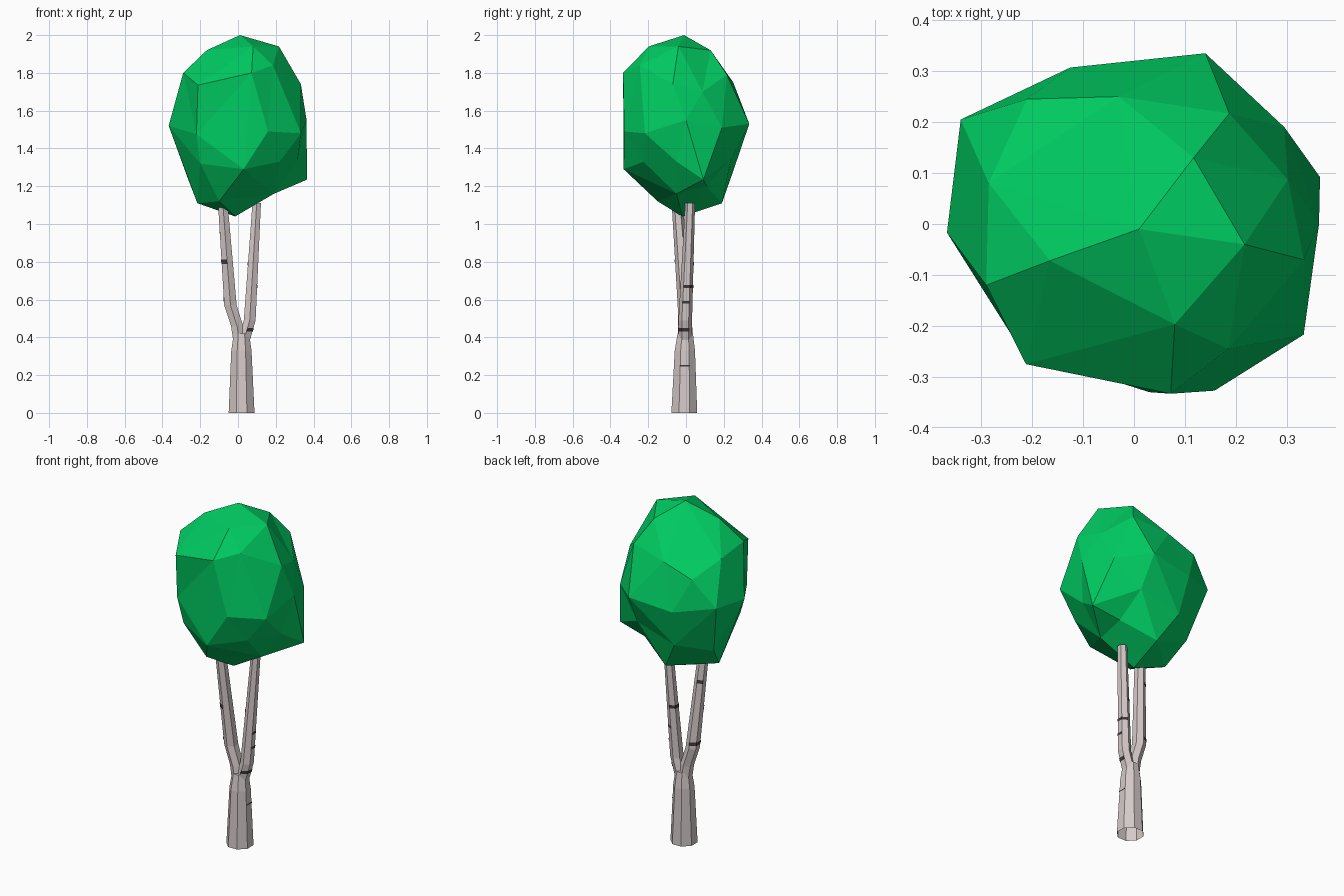
import bpy, bmesh, math
from mathutils import Vector

if "Cube" in bpy.data.objects:
    bpy.data.objects.remove(bpy.data.objects["Cube"])


def material(name, rgb):
    m = bpy.data.materials.new(name)
    m.diffuse_color = (*rgb, 1)
    m.use_nodes = True
    m.node_tree.nodes["Principled BSDF"].inputs["Base Color"].default_value = m.diffuse_color
    return m


LEAF = material("leaf green", (0.0, 0.59, 0.12))
BARK = material("pale bark", (0.66, 0.585, 0.58))
MARK = material("dark bark mark", (0.05, 0.042, 0.045))


def finish(bm, name, mat):
    mesh = bpy.data.meshes.new(name)
    bm.to_mesh(mesh)
    bm.free()
    mesh.materials.append(mat)
    ob = bpy.data.objects.new(name, mesh)
    bpy.context.collection.objects.link(ob)
    return ob


# Crown: faceted blob; corners are joined by a hull on the unit sphere,
# then moved out to their real places so shallow dents survive
corners = [
    (0.01, -0.01, 2.0), (0.117, 0.13, 1.92), (0.217, -0.04, 1.94),
    (0.08, -0.197, 1.94), (-0.165, -0.072, 1.92), (0.072, -0.333, 1.80),
    (-0.29, -0.12, 1.80), (-0.212, -0.275, 1.735), (0.185, -0.245, 1.84),
    (0.333, -0.07, 1.74), (0.302, 0.087, 1.70), (0.187, 0.217, 1.79),
    (-0.03, 0.25, 1.75), (-0.21, 0.245, 1.69), (-0.285, 0.08, 1.77),
    (-0.34, 0.205, 1.54), (-0.125, 0.307, 1.50), (0.14, 0.335, 1.53),
    (0.295, 0.19, 1.51), (0.363, 0.0, 1.55), (0.333, -0.217, 1.48),
    (0.158, -0.327, 1.49), (-0.22, -0.25, 1.475), (-0.367, -0.017, 1.52),
    (0.03, -0.33, 1.29), (-0.20, -0.22, 1.32), (0.365, 0.092, 1.235),
    (0.22, -0.225, 1.33), (0.315, -0.05, 1.33), (-0.265, 0.12, 1.24),
    (-0.10, 0.25, 1.28), (0.15, 0.24, 1.35), (0.0, 0.19, 1.11),
    (-0.10, -0.15, 1.12), (-0.215, 0.0, 1.11), (-0.015, -0.02, 1.04),
    (0.19, -0.05, 1.16), (0.19, 0.11, 1.20),
]
centre = Vector((0, 0, 1.5))
bm = bmesh.new()
target = {}
for c in corners:
    d = Vector(c) - centre
    d.z *= 0.72
    v = bm.verts.new(d.normalized())
    target[v] = Vector(c)
bmesh.ops.convex_hull(bm, input=bm.verts[:])
for v in bm.verts:
    v.co = target[v]
bmesh.ops.recalc_face_normals(bm, faces=bm.faces)
finish(bm, "crown", LEAF)


def ring_point(x, y, z, r, i, sides):
    a = 2 * math.pi * (i + 0.5) / sides
    return Vector((x + r * math.cos(a), y + r * math.sin(a), z))


def tube(name, path, sides):
    """Faceted tube, open below, through (x, y, z, radius) stations."""
    bm = bmesh.new()
    rings = [[bm.verts.new(ring_point(*p, i, sides)) for i in range(sides)]
             for p in path]
    for a, b in zip(rings, rings[1:]):
        for i in range(sides):
            j = (i + 1) % sides
            bm.faces.new((a[i], a[j], b[j], b[i]))
    bm.faces.new(rings[-1])
    return finish(bm, name, BARK)


def station(path, z):
    for a, b in zip(path, path[1:]):
        if a[2] <= z <= b[2]:
            t = (z - a[2]) / (b[2] - a[2])
            return [p + (q - p) * t for p, q in zip(a, b)]


def marks(name, path, sides, spots):
    """Thin plates on the bark: (height, thickness, first side, side count)."""
    bm = bmesh.new()
    for z, h, first, count in spots:
        rows = []
        for zz in (z - h / 2, z + h / 2):
            x, y, _, r = station(path, zz)
            rows.append([bm.verts.new(ring_point(x, y, zz, r + 0.002, i, sides))
                         for i in range(first, first + count + 1)])
        for i in range(count):
            bm.faces.new((rows[0][i], rows[0][i + 1], rows[1][i + 1], rows[1][i]))
    finish(bm, name, MARK)


# Trunk and the two limbs of the fork
trunk = [(0.019, -0.009, 0.0, 0.074), (0.018, -0.006, 0.33, 0.058),
         (0.018, -0.004, 0.42, 0.044)]
left = [(0.008, -0.004, 0.38, 0.038), (-0.005, -0.004, 0.46, 0.037),
        (-0.040, -0.006, 0.57, 0.038), (-0.082, -0.048, 1.13, 0.029)]
right = [(0.030, -0.004, 0.38, 0.037), (0.062, -0.004, 0.49, 0.036),
         (0.099, 0.022, 1.11, 0.026)]
tube("trunk", trunk, 8)
tube("left_limb", left, 6)
tube("right_limb", right, 6)

# Dark bark marks
marks("trunk_marks", trunk, 8, [(0.25, 0.007, 7, 1)])
marks("left_limb_marks", left, 6, [(0.80, 0.025, 3, 1), (0.96, 0.02, 1, 1),
                                   (0.60, 0.02, 1, 2)])
marks("right_limb_marks", right, 6,
      [(0.67, 0.016, 5, 2), (0.585, 0.014, 5, 1), (0.44, 0.02, 4, 2),
       (0.79, 0.02, 1, 2)])
